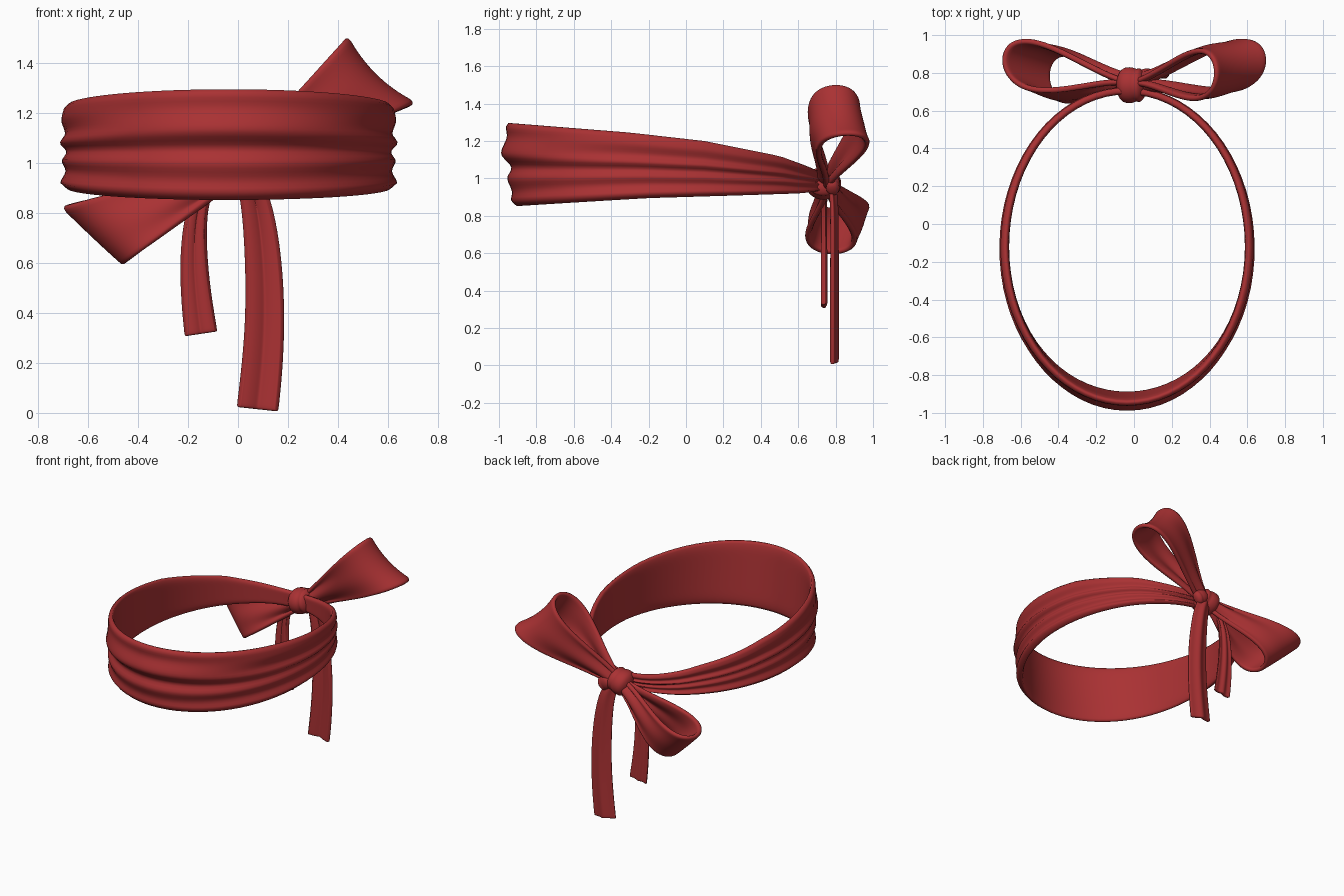
import bpy, bmesh, math
from mathutils import Vector

if "Cube" in bpy.data.objects:
    bpy.data.objects.remove(bpy.data.objects["Cube"])

red = bpy.data.materials.new("deep red cloth")
red.diffuse_color = (0.40, 0.031, 0.033, 1)
red.use_nodes = True
red.node_tree.nodes["Principled BSDF"].inputs["Base Color"].default_value = red.diffuse_color


def interp(table, x):
    """Smooth interpolation through (position, value) pairs."""
    if x <= table[0][0]:
        return table[0][1]
    for (a, p), (b, q) in zip(table, table[1:]):
        if x <= b:
            t = (x - a) / (b - a)
            t = t * t * (3 - 2 * t)
            return p + (q - p) * t
    return table[-1][1]


def linear(table, x):
    for (a, p), (b, q) in zip(table, table[1:]):
        if x <= b:
            return p + (q - p) * (x - a) / (b - a)
    return table[-1][1]


def grid(name, rows, wrap_u=False, wrap_v=False, thick=0, subdiv=0):
    bm = bmesh.new()
    vs = [[bm.verts.new(p) for p in r] for r in rows]
    n, m = len(vs), len(vs[0])
    for i in range(n if wrap_u else n - 1):
        for j in range(m if wrap_v else m - 1):
            k, l = (i + 1) % n, (j + 1) % m
            bm.faces.new((vs[i][j], vs[k][j], vs[k][l], vs[i][l]))
    if wrap_v and not wrap_u:
        bm.faces.new(vs[0])
        bm.faces.new(vs[-1])
    bmesh.ops.recalc_face_normals(bm, faces=bm.faces[:])
    me = bpy.data.meshes.new(name)
    bm.to_mesh(me)
    bm.free()
    ob = bpy.data.objects.new(name, me)
    bpy.context.collection.objects.link(ob)
    me.materials.append(red)
    for f in me.polygons:
        f.use_smooth = True
    if thick:
        s = ob.modifiers.new("thickness", "SOLIDIFY")
        s.thickness = thick
        s.offset = 0
    if subdiv:
        ob.modifiers.new("smooth", "SUBSURF").levels = subdiv
        ob.modifiers["smooth"].render_levels = subdiv
    return ob


# Headband: folded section swept round an ellipse, tapering to the knot
front = [(0, 0), (.06, .028), (.17, .018), (.33, .036), (.46, .008),
         (.63, .055), (.86, .014), (.95, .016), (1, 0)]
side = [(0, 0), (.07, .028), (.22, .006), (.34, .022), (.45, .002),
        (.56, .030), (.67, .008), (.84, .024), (.95, .018), (1, 0)]
top_z = [(-1, 1.30), (-.3, 1.245), (.1, 1.20), (.5, 1.12), (.65, 1.065), (.76, 1.015)]
low_z = [(-1, .85), (-.2, .895), (.3, .91), (.6, .92), (.76, .935)]
N, M = 72, 28
rows = []
for i in range(N):
    a = 2 * math.pi * i / N
    sx, cy = math.sin(a), -math.cos(a)
    yc = -.12 + .83 * cy
    zt, zb = linear(top_z, yc), linear(low_z, yc)
    f = max(0, -cy) ** 2
    amp = 0.35 + 0.65 * min(1, (zt - zb) / .36)
    row = []
    for side_no in (0, 1):
        for j in range(M + 1):
            v = j / M if side_no == 0 else 1 - j / M
            if side_no == 0:
                r = (interp(front, v) * f + interp(side, v) * (1 - f)) * amp
            else:
                r = -.024 + .012 * (2 * v - 1) ** 8
            tilt = .045 * f * (1 - v)
            row.append((-.037 + (.648 + r) * sx,
                        -.12 + (.83 + r) * cy + tilt,
                        zb + (zt - zb) * v))
    rows.append(row)
grid("headband", rows, True, True)


# Bow loops: teardrop ribbons flaring from the knot to a concave end
def bow_loop(name, knot, tip_a, tip_m, tip_b, perp):
    K, A, C, B, P = map(Vector, (knot, tip_a, tip_m, tip_b, perp))
    rows = []
    U, V = 40, 12
    for i in range(U + 1):
        t = math.pi * i / U
        s, c = math.sin(t), math.cos(t)
        lateral = -.27 * c * s ** 1.5
        row = []
        for j in range(V + 1):
            v = 2 * j / V - 1
            tip = A * (v * (v - 1) / 2) + C * (1 - v * v) + B * (v * (v + 1) / 2)
            p = (K + P * v * .045).lerp(tip, s)
            p.y += lateral - c * (.015 + .022 * math.cos(v * 4.7) * (1 - s))
            row.append(p)
        rows.append(row)
    grid(name, rows, thick=.03, subdiv=1)


bow_loop("upper_bow_loop", (.02, .75, .98), (.70, .87, 1.235), (.545, .83, 1.345),
         (.43, .80, 1.50), (-.6, 0, .8))
bow_loop("lower_bow_loop", (-.02, .75, .97), (-.45, .78, .60), (-.56, .82, .70),
         (-.695, .87, .83), (-.5, 0, .8))


# Tails: hanging ribbon ends, (x, y, z, half width, slope of the row)
def tail(name, stations, depth):
    rows = []
    for x, y, z, w, tilt in stations:
        row = []
        for v in (-1, -.93, -.6, -.25, 0, .25, .6, .93, 1):
            crease = .008 * math.cos(v * 7)
            row.append((x + v * w, y + depth * (1 - v * v) + crease, z + v * w * tilt))
        rows.append(row)
    grid(name, rows, thick=.026, subdiv=2)


tail("long_tail", [(.01, .75, .98, .03, 0), (.045, .765, .93, .045, .1),
                   (.078, .772, .83, .056, 0), (.103, .772, .62, .068, 0),
                   (.110, .772, .38, .073, -.05), (.096, .772, .17, .077, -.1),
                   (.080, .772, .03, .078, -.11), (.078, .772, .014, .078, -.11)], .028)
tail("short_tail", [(-.01, .74, .98, .025, .5), (-.09, .735, .935, .03, .5),
                    (-.15, .73, .87, .034, .2), (-.174, .73, .76, .042, 0),
                    (-.178, .73, .60, .052, 0), (-.166, .73, .45, .058, .1),
                    (-.15, .73, .33, .062, .15), (-.148, .73, .316, .062, .15)], .008)


# Knot: creased barrel wrapped round the gathered cloth
def barrel(name, centre, half, ry, rz, turn):
    rows = []
    for i in range(17):
        u = 2 * i / 16 - 1
        x = half * math.copysign(abs(u) ** .8, u)
        r = (1 - abs(u) ** 3.2 * .55) * (1 - .09 * math.exp(-((u - .25) / .16) ** 2))
        ring = []
        for j in range(32):
            a = 2 * math.pi * j / 32
            y, z = r * ry * math.cos(a), r * rz * math.sin(a)
            ring.append((centre[0] + x * math.cos(turn) - z * math.sin(turn),
                         centre[1] + y,
                         centre[2] + x * math.sin(turn) + z * math.cos(turn)))
        rows.append(ring)
    grid(name, rows, wrap_v=True)


barrel("knot", (-.012, .735, .975), .075, .095, .085, .25)
barrel("knot_tuck", (.075, .785, .965), .05, .038, .05, -.6)
